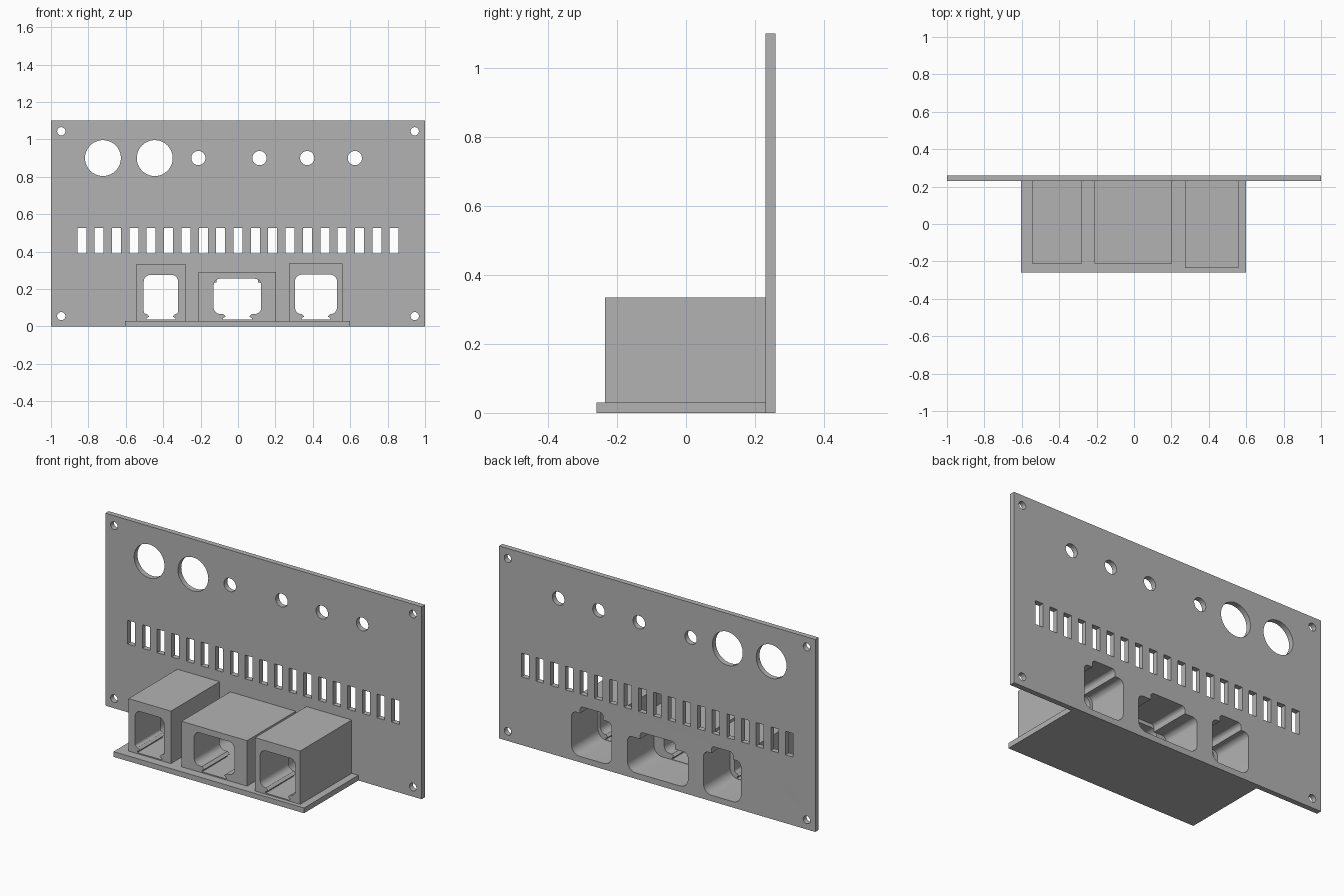
import bpy
import bmesh
import math
from mathutils import Vector, Matrix

cube = bpy.data.objects.get("Cube")
if cube:
    bpy.data.objects.remove(cube, do_unlink=True)

gray = bpy.data.materials.new("plain gray")
gray.use_nodes = True
color = (0.45, 0.45, 0.45, 1)
gray.diffuse_color = color
gray.node_tree.nodes["Principled BSDF"].inputs["Base Color"].default_value = color


def rect(x0, x1, z0, z1):
    return [(x0, z0), (x1, z0), (x1, z1), (x0, z1)]


def circle(x, z, r, n=40):
    return [(x + r * math.cos(i * math.tau / n), z + r * math.sin(i * math.tau / n))
            for i in range(n)]


def rounded(corners, steps=7):
    """Round each (x, z, radius) corner of an outline."""
    out = []
    for i, (x, z, r) in enumerate(corners):
        p = Vector((x, z))
        if r == 0:
            out.append((x, z))
            continue
        a = p + (Vector(corners[i - 1][:2]) - p).normalized() * r
        b = p + (Vector(corners[(i + 1) % len(corners)][:2]) - p).normalized() * r
        center = a + b - p
        for k in range(steps + 1):
            d = a.lerp(b, k / steps) - center
            out.append(tuple(center + d.normalized() * r))
    return out


def mirrored(cx, half):
    """Complete a right-hand half outline, given bottom to top, about cx."""
    right = [(cx + x, z, r) for x, z, r in half]
    left = [(cx - x, z, r) for x, z, r in reversed(half)]
    return rounded(right + left)


def plate(name, outlines, y0, y1):
    """Extrude an outline with holes from y0 to y1."""
    curve = bpy.data.curves.new(name + " profile", "CURVE")
    curve.dimensions = "2D"
    curve.fill_mode = "BOTH"
    curve.extrude = (y1 - y0) / 2
    for pts in outlines:
        s = curve.splines.new("POLY")
        s.points.add(len(pts) - 1)
        for sp, (x, z) in zip(s.points, pts):
            sp.co = (x, z, 0, 1)
        s.use_cyclic_u = True
    temp = bpy.data.objects.new(name + " helper", curve)
    bpy.context.collection.objects.link(temp)
    deps = bpy.context.evaluated_depsgraph_get()
    mesh = bpy.data.meshes.new_from_object(temp.evaluated_get(deps))
    bpy.data.objects.remove(temp, do_unlink=True)
    bpy.data.curves.remove(curve)
    mesh.transform(Matrix.Translation((0, (y0 + y1) / 2, 0))
                   @ Matrix.Rotation(math.pi / 2, 4, "X"))
    bm = bmesh.new()
    bm.from_mesh(mesh)
    bmesh.ops.remove_doubles(bm, verts=bm.verts, dist=1e-5)
    bmesh.ops.recalc_face_normals(bm, faces=bm.faces)
    bm.to_mesh(mesh)
    bm.free()
    mesh.name = name
    mesh.materials.clear()
    mesh.materials.append(gray)
    obj = bpy.data.objects.new(name, mesh)
    bpy.context.collection.objects.link(obj)
    bpy.ops.object.select_all(action="DESELECT")
    obj.select_set(True)
    bpy.context.view_layer.objects.active = obj
    bpy.ops.object.shade_smooth_by_angle(angle=math.radians(30))
    return obj


PANEL_FRONT, PANEL_BACK, LEDGE, FLOOR = 0.23, 0.26, 0.02, 0.03

# Panel outline, round holes and vent slots
panel = [rect(-1, 1, 0, 1.1)]
panel += [circle(x, 0.9, 0.096) for x in (-0.722, -0.445)]
panel += [circle(x, 0.9, 0.038) for x in (-0.212, 0.115, 0.37, 0.625)]
panel += [circle(x, z, 0.022) for x in (-0.945, 0.945) for z in (0.055, 1.043)]
for i in range(-9, 10):
    x = i * 0.0928
    panel.append(rect(x - 0.024, x + 0.024, 0.39, 0.525))

# Socket housings: name, x range, top, front, opening centre, half width, top
housings = [
    ("right_socket", -0.545, -0.277, 0.33, -0.21, -0.412, 0.092, 0.275),
    ("middle_socket", -0.21, 0.204, 0.29, -0.21, -0.003, 0.127, 0.255),
    ("left_socket", 0.272, 0.558, 0.335, -0.235, 0.417, 0.112, 0.277),
]
for name, x0, x1, top, front, cx, w, open_top in housings:
    box = rect(x0, x1, FLOOR, top)
    # Front opening with a flared notch under it
    notch = 0.077
    opening = mirrored(cx, [
        (notch, 0.036, 0), (notch, 0.044, 0), (notch - 0.015, 0.053, 0),
        (notch, 0.066, 0), (w, 0.066, min(0.035, w - notch)),
        (w, open_top, 0.035)])
    # Larger rear cavity with a key tab on top
    wide = (x1 - x0) / 2 - 0.016
    mid = (x0 + x1) / 2
    tab = wide * 0.58
    cavity = mirrored(mid, [
        (wide, 0.034, 0.05), (wide, top - 0.055, 0.03),
        (tab, top - 0.055, 0), (tab, top - 0.015, 0.02)])
    plate(name + "_front", [box, opening], front, LEDGE)
    plate(name + "_rear", [box, cavity], LEDGE, PANEL_FRONT)
    panel.append(cavity)

plate("back_panel", panel, PANEL_FRONT, PANEL_BACK)
plate("base_shelf", [rect(-0.605, 0.6, 0, FLOOR)], -0.26, PANEL_FRONT)
